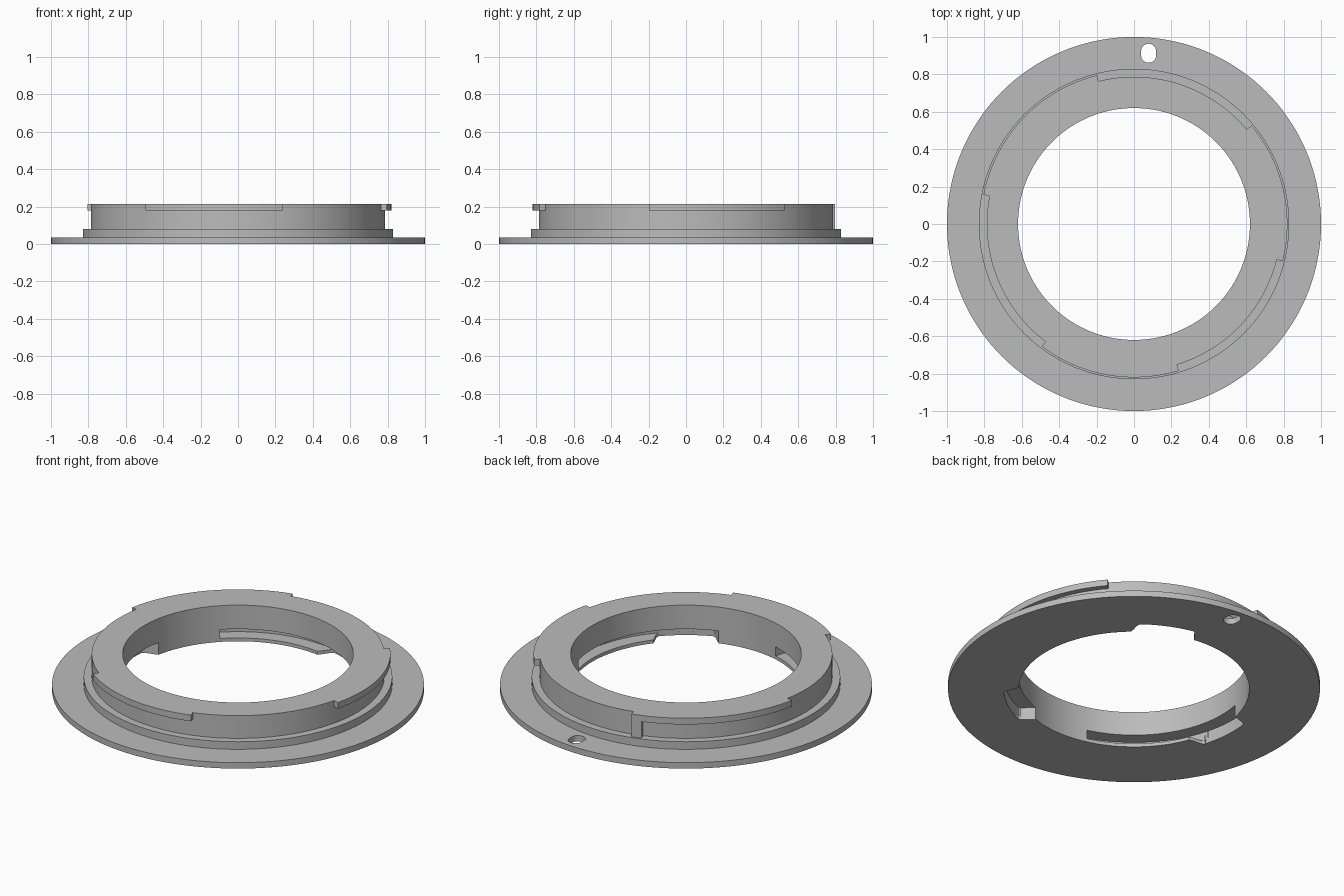
import bpy, bmesh
from math import sin, cos, pi, radians

cube = bpy.data.objects.get("Cube")
if cube:
    bpy.data.objects.remove(cube)

BORE, BODY, TAB, POCKET = 0.62, 0.787, 0.82, 0.70
STEP_Z, TOP_Z = 0.08, 0.215

metal = bpy.data.materials.new("satin grey metal")
metal.use_nodes = True
grey = (0.5, 0.5, 0.5, 1)
metal.diffuse_color = grey
metal.node_tree.nodes["Principled BSDF"].inputs["Base Color"].default_value = grey


def finish(name, bm):
    bmesh.ops.recalc_face_normals(bm, faces=bm.faces)
    mesh = bpy.data.meshes.new(name)
    bm.to_mesh(mesh)
    bm.free()
    mesh.materials.append(metal)
    ob = bpy.data.objects.new(name, mesh)
    bpy.context.collection.objects.link(ob)
    return ob


def prism(name, outline, z0, z1):
    """Upright prism over a closed outline."""
    bm = bmesh.new()
    base = bm.faces.new([bm.verts.new((x, y, z0)) for x, y in outline])
    side = bmesh.ops.extrude_face_region(bm, geom=[base])["geom"]
    moved = [v for v in side if isinstance(v, bmesh.types.BMVert)]
    bmesh.ops.translate(bm, verts=moved, vec=(0, 0, z1 - z0))
    return finish(name, bm)


def arc(r, a0, a1):
    n = max(2, round(abs(a1 - a0) / 2))
    angles = [radians(a0 + (a1 - a0) * i / n) for i in range(n + 1)]
    return [(r * cos(a), r * sin(a)) for a in angles]


def sector(r0, r1, a0, a1):
    return arc(r0, a0, a1) + arc(r1, a1, a0)


def flared_sector(r0, r1, a0, a1, flare):
    """Sector whose ends sweep into the bore in a soft S curve."""
    def end(a, direction):
        pts = []
        for i in range(1, 8):
            t = i / 8
            p = radians(a + direction * flare * t)
            r = r1 + (BORE - r1) * (1 - cos(pi * t)) / 2
            pts.append((r * cos(p), r * sin(p)))
        return pts
    low, high = end(a0, -1), end(a1, 1)
    return arc(r0, a0 - flare, a1 + flare) + high[::-1] + arc(r1, a1, a0) + low


def boolean(target, tool, operation):
    mod = target.modifiers.new(tool.name, "BOOLEAN")
    mod.object, mod.operation, mod.solver = tool, operation, "EXACT"
    bpy.context.view_layer.objects.active = target
    bpy.ops.object.modifier_apply(modifier=mod.name)
    bpy.data.objects.remove(tool)


# Stepped ring turned from one profile
profile = [(BORE, 0), (1, 0), (1, 0.035), (0.83, 0.035), (0.83, STEP_Z),
           (BODY, STEP_Z), (BODY, TOP_Z), (BORE, TOP_Z)]
bm = bmesh.new()
verts = [bm.verts.new((r, 0, z)) for r, z in profile]
edges = [bm.edges.new((verts[i - 1], verts[i])) for i in range(len(verts))]
bmesh.ops.spin(bm, geom=verts + edges, cent=(0, 0, 0), axis=(0, 0, 1),
               angle=2 * pi, steps=144, use_merge=True)
bmesh.ops.remove_doubles(bm, verts=bm.verts, dist=0.0001)
ring = finish("adapter_ring", bm)

# Outer bayonet tabs and the stop post
for a0, a1 in ((-14, 40), (104, 169), (233, 287)):
    boolean(ring, prism("bayonet_tab", sector(0.74, TAB, a0, a1), 0.178, TOP_Z), "UNION")
boolean(ring, prism("stop_post", sector(0.74, TAB, 104, 108), 0.07, TOP_Z), "UNION")

# Inner bayonet: an open notch leading into an undercut pocket, three times
for k in range(3):
    a = 52 + 120 * k
    notch = flared_sector(0.58, POCKET, a + 1, a + 25, 5)
    boolean(ring, prism("entry_notch", notch, -0.05, 0.073), "DIFFERENCE")
    pocket = sector(0.57, POCKET, a, a + 82)
    boolean(ring, prism("lock_pocket", pocket, 0.02, 0.073), "DIFFERENCE")

# Oval lock pin hole through the flange
hole = []
for i in range(32):
    t = 2 * pi * (i + 0.5) / 32
    shift = 0.012 if sin(t) > 0 else -0.012
    hole.append((0.078 + 0.04 * cos(t), 0.913 + 0.039 * sin(t) + shift))
boolean(ring, prism("pin_hole", hole, -0.05, 0.1), "DIFFERENCE")

# Smooth turned surfaces with crisp edges
bpy.ops.object.select_all(action="DESELECT")
ring.select_set(True)
bpy.context.view_layer.objects.active = ring
bpy.ops.object.shade_smooth_by_angle(angle=radians(30))
